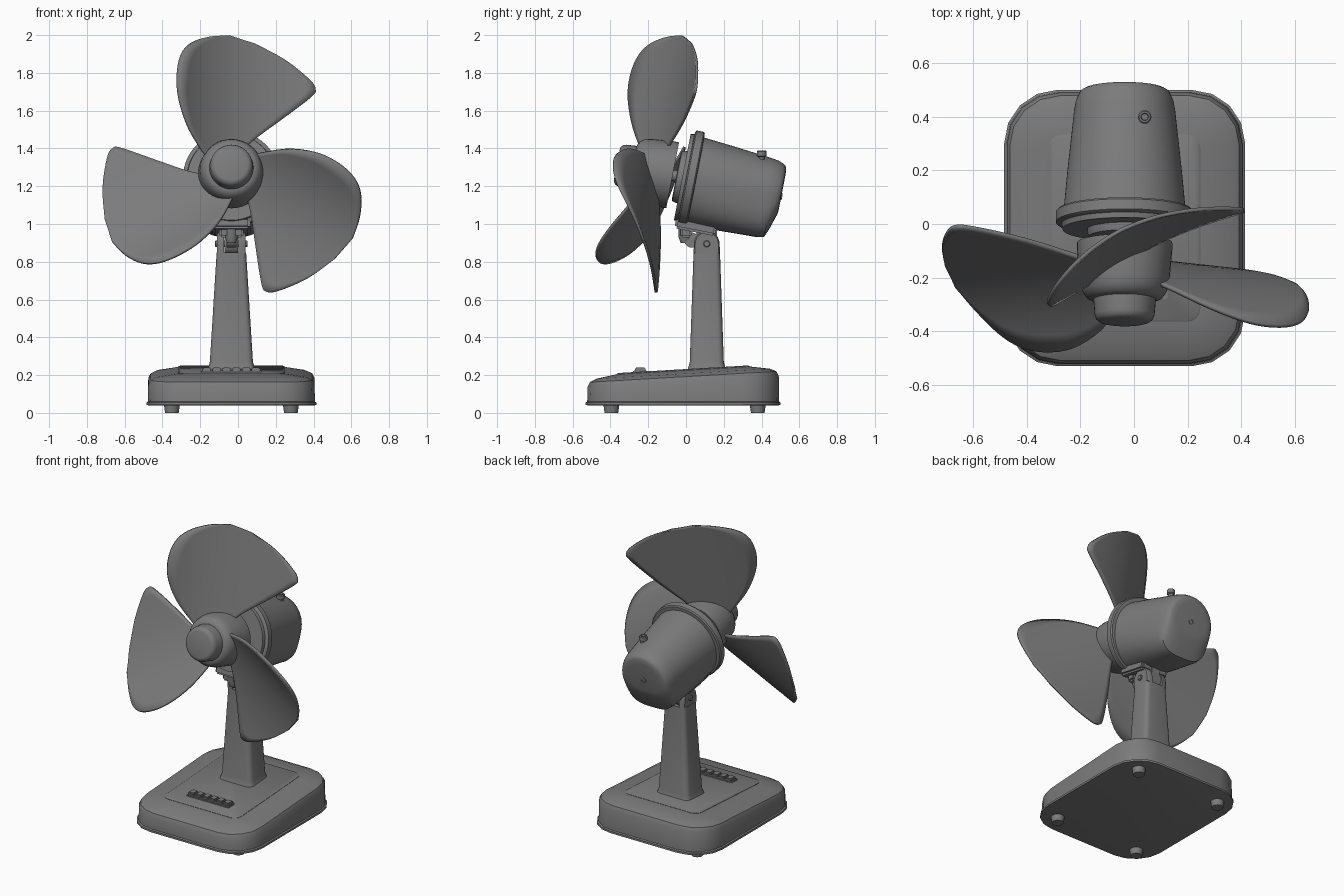
import bpy, bmesh, math
from mathutils import Matrix, Vector

if "Cube" in bpy.data.objects:
    bpy.data.objects.remove(bpy.data.objects["Cube"], do_unlink=True)

CX = -0.035  # shared centre line of stand and head
grey = bpy.data.materials.new("grey plastic")
grey.use_nodes = True
GREY = (0.2, 0.2, 0.2, 1)
grey.diffuse_color = GREY
grey.node_tree.nodes["Principled BSDF"].inputs["Base Color"].default_value = GREY

STAND = Matrix.Translation((CX, 0, 0))
HEAD = Matrix.Translation((CX, 0, 1.244)) @ Matrix.Rotation(math.radians(-11), 4, 'X')


def finish(name, bm, matrix, angle=35):
    bmesh.ops.recalc_face_normals(bm, faces=bm.faces)
    mesh = bpy.data.meshes.new(name)
    bm.to_mesh(mesh)
    bm.free()
    mesh.materials.append(grey)
    ob = bpy.data.objects.new(name, mesh)
    ob.matrix_world = matrix
    bpy.context.collection.objects.link(ob)
    bpy.ops.object.select_all(action='DESELECT')
    ob.select_set(True)
    bpy.context.view_layer.objects.active = ob
    bpy.ops.object.shade_smooth_by_angle(angle=math.radians(angle))
    return ob


def loft(name, rings, matrix=STAND, angle=35):
    """Skin a list of equal-length closed rings and cap both ends."""
    bm = bmesh.new()
    loops = [[bm.verts.new(p) for p in ring] for ring in rings]
    n = len(loops[0])
    for a, b in zip(loops, loops[1:]):
        for i in range(n):
            j = (i + 1) % n
            bm.faces.new((a[i], a[j], b[j], b[i]))
    bm.faces.new(loops[0])
    bm.faces.new(loops[-1])
    return finish(name, bm, matrix, angle)


def lathe(name, profile, matrix=HEAD, n=40):
    """Turn (depth, radius) pairs about the local y axis."""
    turn = [math.tau * i / n for i in range(n)]
    return loft(name, [[(r * math.cos(t), s, r * math.sin(t)) for t in turn]
                       for s, r in profile], matrix)


def post(name, x, y, profile, n=20):
    """Vertical turned part from (height, radius) pairs."""
    m = Matrix.Translation((x, y, 0)) @ Matrix.Rotation(math.pi / 2, 4, 'X')
    return lathe(name, profile, m, n)


def rounded(hx, hy, r, cy=0, z=lambda y: 0, steps=4):
    """Rounded rectangle whose height follows z(y)."""
    pts = []
    for k, (sx, sy) in enumerate([(1, 1), (-1, 1), (-1, -1), (1, -1)]):
        for i in range(steps + 1):
            a = math.pi / 2 * (k + i / steps)
            y = cy + sy * (hy - r) + r * math.sin(a)
            pts.append((sx * (hx - r) + r * math.cos(a), y, z(y)))
    return pts


def box(name, size, centre, bevel=0.006, matrix=STAND):
    bm = bmesh.new()
    bmesh.ops.create_cube(bm, size=1)
    bmesh.ops.scale(bm, vec=size, verts=bm.verts)
    bmesh.ops.translate(bm, vec=centre, verts=bm.verts)
    bmesh.ops.bevel(bm, geom=bm.edges[:], offset=bevel, segments=2, affect='EDGES')
    return finish(name, bm, matrix)


# Base shell: level below, with a top that rises gently to the back
def flat(z):
    return lambda y: z


def sloped(z):
    return lambda y: z + 0.058 * y


BY = -0.015
loft("base", [
    rounded(0.44, 0.505, 0.19, BY, flat(0.04)),
    rounded(0.45, 0.516, 0.2, BY, flat(0.042)),
    rounded(0.45, 0.516, 0.2, BY, flat(0.055)),
    rounded(0.442, 0.508, 0.195, BY, flat(0.06)),
    rounded(0.44, 0.506, 0.195, BY, sloped(0.167)),
    rounded(0.428, 0.494, 0.185, BY, sloped(0.192)),
    rounded(0.395, 0.46, 0.16, BY, sloped(0.208)),
    rounded(0.285, 0.352, 0.05, BY, sloped(0.226))])
loft("base_top_plate", [
    rounded(0.283, 0.35, 0.05, BY, sloped(0.222)),
    rounded(0.283, 0.35, 0.05, BY, sloped(0.228)),
    rounded(0.277, 0.344, 0.045, BY, sloped(0.232))])
for x in (-0.315, 0.315):
    for y in (-0.395, 0.38):
        post("foot", CX + x, y, [(0, 0.026), (0, 0.036), (0.042, 0.042)])

# Row of push buttons
box("button_tray", (0.32, 0.075, 0.012), (0, -0.242, 0.219), 0.004)
for i in range(6):
    box("button", (0.046, 0.055, 0.03), ((i - 2.5) * 0.052, -0.242, 0.226), 0.006)

# Column with two hinge ears
loft("column", [rounded(hx, hy, r, 0.11, flat(z)) for z, hx, hy, r in [
    (0.225, 0.128, 0.103, 0.04), (0.243, 0.122, 0.097, 0.036),
    (0.27, 0.114, 0.09, 0.032), (0.85, 0.078, 0.07, 0.025)]])
ear = [(0.04, 0.845), (0.18, 0.845)] + [
    (0.11 + 0.068 * math.cos(math.pi * i / 12), 0.895 + 0.068 * math.sin(math.pi * i / 12))
    for i in range(13)]
for side in (-1, 1):
    loft("hinge_ear", [[(side * x, 0.11 + (y - 0.11) * k, 0.895 + (z - 0.895) * k)
                        for y, z in ear]
                       for x, k in [(0.038, 1), (0.066, 1), (0.076, 0.9)]])
sideways = Matrix.Translation((CX, 0.11, 0.895)) @ Matrix.Rotation(-math.pi / 2, 4, 'Z')
lathe("hinge_pin", [(-0.086, 0.014), (-0.082, 0.018), (0.082, 0.018), (0.086, 0.014)],
      sideways, 16)

# Bracket between the column and the motor
lathe("hinge_knuckle", [(-0.036, 0.062), (0.036, 0.062)], sideways, 24)
box("hinge_neck", (0.07, 0.11, 0.14), (0, 0.11, 0.96))
box("motor_bracket", (0.2, 0.22, 0.06), (0, 0.1, -0.243), 0.012, HEAD)
box("bracket_lip", (0.13, 0.06, 0.075), (0, 0.0, 0.965), 0.012)
post("tilt_screw", CX, -0.005, [(0.9, 0.024), (0.93, 0.034), (1.01, 0.034)])
lathe("tilt_hook", [(-0.026, 0.04), (0.026, 0.04)],
      Matrix.Translation((CX, 0.03, 0.915)) @ Matrix.Rotation(math.pi / 2, 4, 'Z'), 20)


# Motor housing: round above, boxier and flat below
def motor_ring(s, r, drop, power):
    pts = []
    for i in range(56):
        a = math.tau * i / 56
        c, d = math.cos(a), math.sin(a)
        if d < 0:
            c = math.copysign(abs(c) ** (2 / power), c)
            d = -abs(d) ** (2 / power) * drop
        else:
            d *= r
        pts.append((c * r, s, d))
    return pts


loft("motor_housing", [motor_ring(*row) for row in [
    (0.03, 0.23, 0.245, 2.1), (0.2, 0.214, 0.242, 2.6), (0.43, 0.189, 0.236, 3.2),
    (0.465, 0.183, 0.229, 3.2), (0.488, 0.174, 0.172, 3), (0.503, 0.166, 0.122, 2.8),
    (0.511, 0.152, 0.098, 2.5), (0.514, 0.12, 0.08, 2.2)]], HEAD)
lathe("housing_rim", [(-0.02, 0.2), (-0.02, 0.232), (0, 0.236), (0.002, 0.25),
                      (0.008, 0.257), (0.046, 0.257), (0.053, 0.25), (0.055, 0.22)], n=56)
lathe("rear_screw", [(0.505, 0.018), (0.518, 0.018), (0.519, 0.012), (0.512, 0.01)], n=16)
post("oscillation_knob", 0.04, 0.4, [
    (1.28, 0.016), (1.355, 0.016), (1.36, 0.025), (1.385, 0.025),
    (1.39, 0.021), (1.39, 0.014), (1.375, 0.012)])

# Shaft, bearing disc and hub
lathe("bearing_disc", [(-0.052, 0.12), (-0.048, 0.135), (-0.03, 0.14), (0, 0.14)])
lathe("shaft", [(-0.12, 0.03), (0, 0.03)], n=20)
lathe("hub", [(-0.12, 0.15), (-0.072, 0.168), (-0.072, 0.178), (-0.1, 0.178),
              (-0.22, 0.167), (-0.255, 0.158), (-0.278, 0.142), (-0.288, 0.12)])
lathe("hub_cap", [(-0.27, 0.118), (-0.345, 0.112), (-0.36, 0.107), (-0.37, 0.095),
                  (-0.373, 0.085)])


# Blades: rows run from the leading edge to the trailing edge
def smooth(points, steps=4):
    pts = [Vector(p) for p in points]
    out = []
    for i in range(len(pts) - 1):
        a, b, c, d = pts[max(i - 1, 0)], pts[i], pts[i + 1], pts[min(i + 2, len(pts) - 1)]
        for k in range(steps):
            t = k / steps
            out.append(b + (c - a) * (t / 2) + (2 * a - 5 * b + 4 * c - d) * (t * t / 2)
                       + (3 * b - a - 3 * c + d) * (t ** 3 / 2))
    return out + [pts[-1]]


lead = smooth([(-0.12, 0.05), (-0.222, 0.2), (-0.275, 0.35), (-0.285, 0.48),
               (-0.264, 0.594), (-0.211, 0.669), (-0.116, 0.717), (-0.01, 0.735)])
trail = smooth([(0.04, 0.1), (0.122, 0.186), (0.281, 0.313), (0.425, 0.43),
                (0.445, 0.47), (0.413, 0.522), (0.281, 0.625), (0.122, 0.703)])
for k in range(3):
    bm = bmesh.new()
    rows = []
    for a, b in zip(lead, trail):
        pts = [a.lerp(b, i / 14) for i in range(15)]
        rows.append([bm.verts.new((p.x, -0.159 * math.exp(-3.15 * p.x), p.y)) for p in pts])
    for a, b in zip(rows, rows[1:]):
        for i in range(14):
            bm.faces.new((a[i], a[i + 1], b[i + 1], b[i]))
    blade = finish("blade", bm, HEAD @ Matrix.Rotation(math.tau * k / 3, 4, 'Y'), 40)
    solid = blade.modifiers.new("thickness", 'SOLIDIFY')
    solid.thickness = 0.014
    solid.offset = 0
